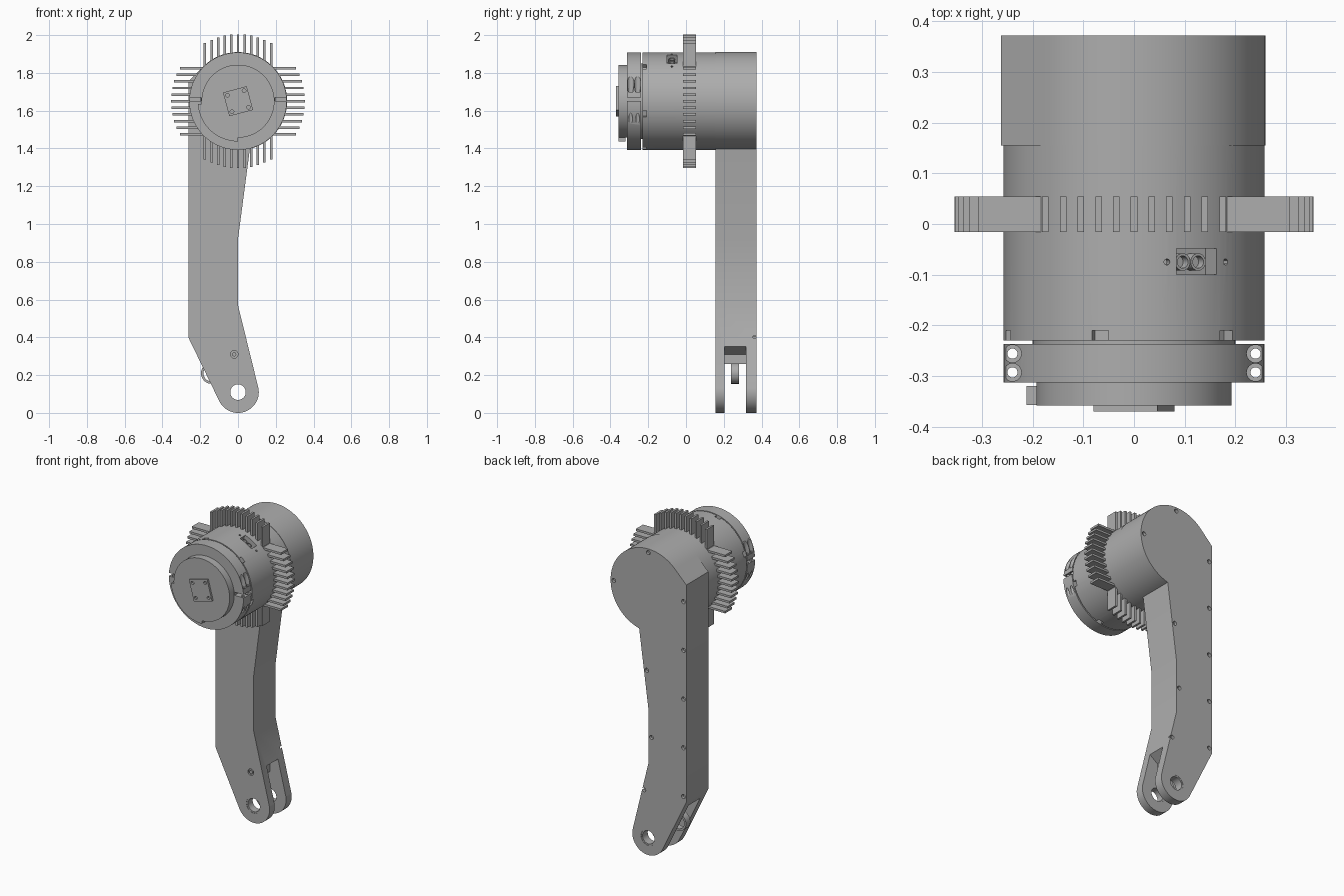
import bpy, bmesh
from math import sin, cos, pi, radians, sqrt
from mathutils import Matrix, Vector

if "Cube" in bpy.data.objects:
    bpy.data.objects.remove(bpy.data.objects["Cube"], do_unlink=True)

grey = bpy.data.materials.new("machined grey")
grey.use_nodes = True
colour = (0.42, 0.42, 0.42, 1)
grey.diffuse_color = colour
grey.node_tree.nodes["Principled BSDF"].inputs["Base Color"].default_value = colour

AXIS_Z = 1.65          # height of the motor axis
BODY_R = 0.258
FOOT_Z = 0.11


def finish(name, bm, smooth=True):
    bmesh.ops.recalc_face_normals(bm, faces=bm.faces)
    mesh = bpy.data.meshes.new(name)
    bm.to_mesh(mesh)
    bm.free()
    mesh.materials.append(grey)
    ob = bpy.data.objects.new(name, mesh)
    bpy.context.collection.objects.link(ob)
    return ob


def prism(name, pts, y0, y1):
    """Extrude an x-z outline along y."""
    bm = bmesh.new()
    face = bm.faces.new([bm.verts.new((x, y0, z)) for x, z in pts])
    out = bmesh.ops.extrude_face_region(bm, geom=[face])
    verts = [v for v in out["geom"] if isinstance(v, bmesh.types.BMVert)]
    bmesh.ops.translate(bm, vec=(0, y1 - y0, 0), verts=verts)
    return finish(name, bm)


def arc(cx, cz, r, a0, a1, n):
    return [(cx + r * cos(radians(a0 + (a1 - a0) * i / n)),
             cz + r * sin(radians(a0 + (a1 - a0) * i / n))) for i in range(n + 1)]


def disc(name, x, z, r, y0, y1, n=96):
    return prism(name, arc(x, z, r, 0, 360, n)[:-1], y0, y1)


def box(name, lo, hi, matrix=Matrix()):
    lo, hi = Vector(lo), Vector(hi)
    bm = bmesh.new()
    m = matrix @ Matrix.Translation((lo + hi) / 2) @ Matrix.Diagonal((*(hi - lo), 1))
    bmesh.ops.create_cube(bm, size=1, matrix=m)
    return finish(name, bm)


def rod(name, x, y, z0, z1, r, matrix=Matrix(), n=24):
    """Cylinder along local z."""
    bm = bmesh.new()
    m = matrix @ Matrix.Translation((x, y, (z0 + z1) / 2))
    bmesh.ops.create_cone(bm, cap_ends=True, segments=n, radius1=r, radius2=r,
                          depth=z1 - z0, matrix=m)
    return finish(name, bm)


def radial(angle):
    """Frame on the motor axis whose z points out at an angle from vertical."""
    return Matrix.Translation((0, 0, AXIS_Z)) @ Matrix.Rotation(radians(angle), 4, "Y")


def cut(ob, *cutters):
    for c in cutters:
        c.hide_render = True
        mod = ob.modifiers.new("cut", "BOOLEAN")
        mod.operation, mod.solver, mod.object = "DIFFERENCE", "EXACT", c
        bpy.context.view_layer.objects.active = ob
        bpy.ops.object.modifier_apply(modifier=mod.name)
        bpy.data.objects.remove(c, do_unlink=True)


# Leg housing: round head with one chamfered corner, cranked shank, round foot
outline = (arc(0, AXIS_Z, 0.26, -76, 135, 64)
           + [(-0.263, 1.755), (-0.263, 0.4)]
           + arc(0, FOOT_Z, 0.11, 207, 372, 40)
           + [(0, 0.57), (0, 0.92)])
leg = prism("leg_housing", outline, 0.155, 0.372)
fork = [(0.2, 0.355), (0.06, 0.355), (0, 0.31), (0, 0.26), (-0.08, 0.26),
        (-0.25, 0.36), (-0.4, 0.36), (-0.4, -0.1), (0.2, -0.1)]
cut(leg, prism("fork_slot", fork, 0.205, 0.317),
    disc("foot_bore", 0, FOOT_Z, 0.05, 0.1, 0.4, 40),
    disc("pin_recess", -0.02, 0.31, 0.02, 0.1, 0.165, 24))
screws = [(-0.243, 0.43 + 0.304 * i) for i in range(5)]
screws += [(0, 1.887), (0.238, AXIS_Z), (0.01, 1.15), (-0.022, 0.74), (0.03, 0.4)]
for x, z in screws:
    cut(leg, disc("screw_hole", x, z, 0.013, 0.355, 0.4, 16))
disc("pin", -0.02, 0.31, 0.011, 0.157, 0.17, 20)

# Foot bushings and cable hook
for y0, y1 in ((0.157, 0.203), (0.319, 0.37)):
    bush = disc("foot_bushing", 0, FOOT_Z, 0.0505, y0, y1, 40)
    cut(bush, disc("bore", 0, FOOT_Z, 0.041, 0.1, 0.4, 40))
hook = disc("cable_hook", -0.14, 0.21, 0.056, 0.237, 0.28, 40)
cut(hook, disc("hook_hole", -0.14, 0.21, 0.043, 0.2, 0.3, 40))

# Motor body with edge notches and a connector pocket
body = disc("motor_body", 0, AXIS_Z, BODY_R, -0.23, 0.16)
for k in range(6):
    cut(body, box("notch", (-0.017, -0.25, 0.235), (0.017, -0.21, 0.3), radial(45 + 60 * k)))
cut(body, box("connector_pocket", (-0.045, -0.1, 0.21), (0.045, -0.048, 0.3), radial(29)))
for a in (14.6, 44.5):
    cut(body, rod("small_hole", 0, -0.075, 0.235, 0.3, 0.006, radial(a), 12))
for x in (-0.023, 0.012):
    plug = rod("connector", x, -0.075, 0.2, 0.24, 0.017, radial(29))
    cut(plug, rod("socket", x, -0.075, 0.22, 0.3, 0.012, radial(29)))
disc("neck", 0, AXIS_Z, 0.2, -0.245, -0.22)

# Split clamp ring with screw ears
ring = disc("clamp_ring", 0, AXIS_Z, BODY_R, -0.313, -0.237)
for s in (-1, 1):
    xs = sorted((s * 0.195, s * 0.3))
    cut(ring, box("split", (xs[0], -0.4, 1.65), (xs[1], -0.2, 1.67)))
    for y in (-0.256, -0.293):
        cut(ring, rod("ear_pocket", s * 0.24, y, 1.7, 2, 0.0175),
            rod("ear_hole", s * 0.24, y, 1.4, 1.9, 0.01))

# Front cap with raised stop sector
disc("front_cap", 0, AXIS_Z, 0.193, -0.358, -0.31)
prism("stop_sector", arc(0, AXIS_Z, 0.213, 184, 270, 24) + arc(0, AXIS_Z, 0.18, 270, 184, 24),
      -0.357, -0.32)

# Tilted square mounting plate
corners = arc(0, AXIS_Z, 0.092, 60, 330, 3)
plate = prism("mounting_plate", corners, -0.37, -0.355)
for x, z in arc(0, AXIS_Z, 0.064, 60, 330, 3):
    cut(plate, disc("plate_hole", x, z, 0.01, -0.4, -0.358, 16))

# Four banks of cooling fins, tips following a circle
for bank in range(4):
    for i in range(-5, 6):
        off, half = i * 0.035, 0.0065
        tip = sqrt(0.354 ** 2 - off ** 2)
        root = sqrt(BODY_R ** 2 - off ** 2) - 0.015
        box("cooling_fin", (off - half, -0.016, root), (off + half, 0.054, tip),
            radial(90 * bank))

# Smooth the round sides, keep edges crisp
bpy.ops.object.select_all(action="DESELECT")
for ob in bpy.context.collection.objects:
    if ob.type == "MESH" and grey.name in ob.data.materials:
        ob.select_set(True)
        bpy.context.view_layer.objects.active = ob
bpy.ops.object.shade_smooth_by_angle(angle=radians(30))
